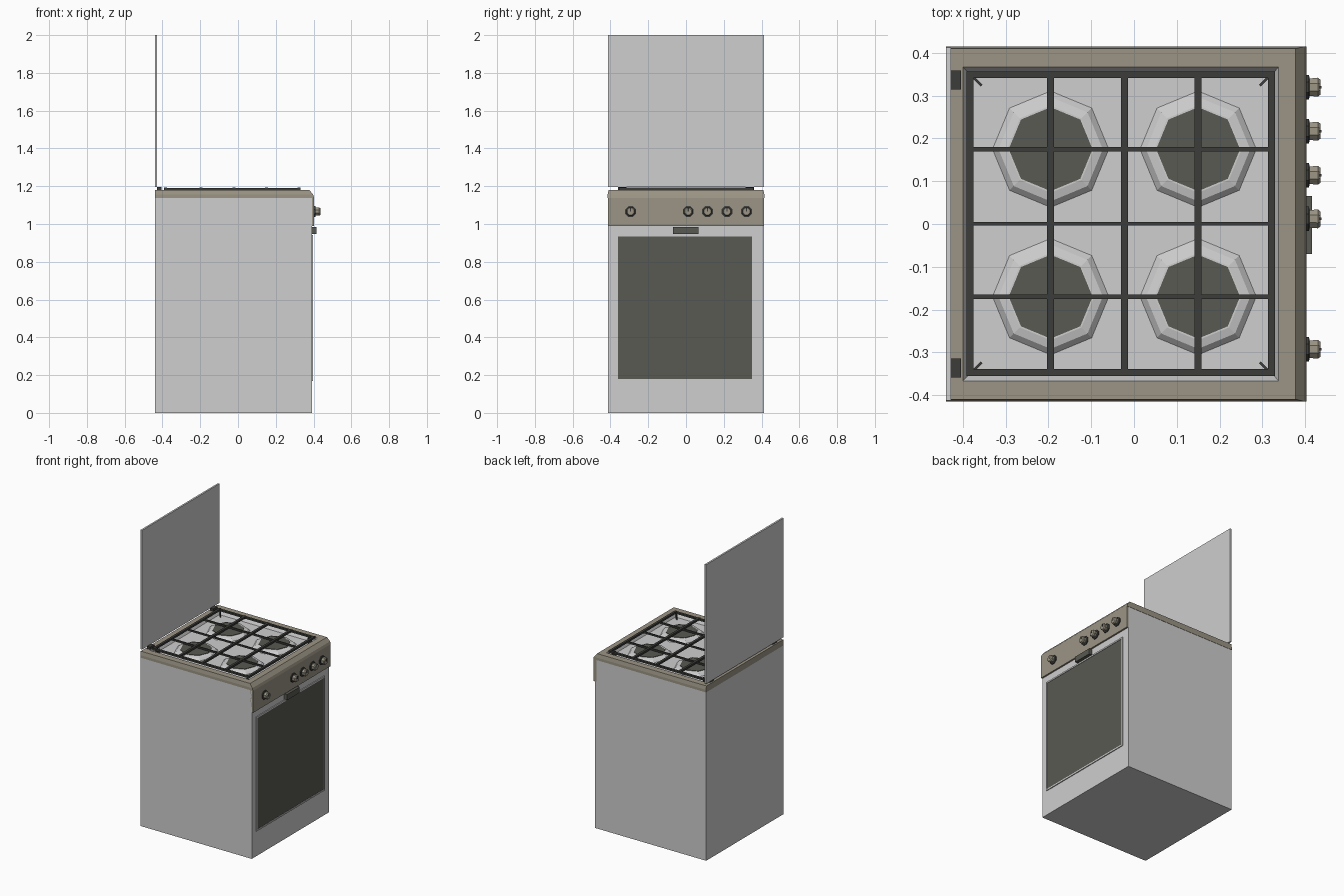
import bpy, bmesh, math
from mathutils import Matrix

if "Cube" in bpy.data.objects:
    bpy.data.objects.remove(bpy.data.objects["Cube"])


def material(name, r, g, b):
    m = bpy.data.materials.new(name)
    m.diffuse_color = (r, g, b, 1)
    m.use_nodes = True
    m.node_tree.nodes["Principled BSDF"].inputs["Base Color"].default_value = m.diffuse_color
    return m


WHITE = material("enamel light grey", 0.62, 0.62, 0.62)
TAN = material("warm grey metal", 0.33, 0.30, 0.235)
DARK = material("dark glass", 0.10, 0.10, 0.085)
IRON = material("cast iron", 0.045, 0.047, 0.042)


def finish(name, bm, mats):
    bmesh.ops.recalc_face_normals(bm, faces=bm.faces)
    me = bpy.data.meshes.new(name)
    bm.to_mesh(me)
    bm.free()
    for m in mats:
        me.materials.append(m)
    ob = bpy.data.objects.new(name, me)
    bpy.context.collection.objects.link(ob)
    return ob


def box(name, x, y, z, mat):
    """Box from (min, max) ranges."""
    bm = bmesh.new()
    bmesh.ops.create_cube(bm, size=1)
    for v in bm.verts:
        v.co = [r[0] if c < 0 else r[1] for c, r in zip(v.co, (x, y, z))]
    return finish(name, bm, [mat])


def loft(name, loops, mats, mat_of, cap_ends=(True, True)):
    """Skin a list of point loops; mat_of(i) gives the material of band i."""
    bm = bmesh.new()
    rings = [[bm.verts.new(p) for p in loop] for loop in loops]
    n = len(rings[0])
    for i in range(len(rings) - 1):
        for k in range(n):
            j = (k + 1) % n
            f = bm.faces.new((rings[i][k], rings[i][j], rings[i + 1][j], rings[i + 1][k]))
            f.material_index = mat_of(i)
    if cap_ends[0]:
        bm.faces.new(rings[0]).material_index = mat_of(0)
    if cap_ends[1]:
        bm.faces.new(rings[-1]).material_index = mat_of(len(rings) - 1)
    return finish(name, bm, mats)


def rect(x0, x1, hy, z):
    return [(x0, -hy, z), (x1, -hy, z), (x1, hy, z), (x0, hy, z)]


def ring(cx, cy, r, z, n=8):
    return [(cx + r * math.cos(2 * math.pi * k / n),
             cy + r * math.sin(2 * math.pi * k / n), z) for k in range(n)]


# Cabinet and raised lid
box("cabinet", (-0.44, 0.392), (-0.413, 0.413), (0, 1.14), WHITE)
box("lid", (-0.44, -0.428), (-0.413, 0.413), (1.195, 2.0), WHITE)

# Hob: metal rim with a sunken enamel tray
loft("hob_top", [rect(-0.44, 0.403, 0.415, 1.138), rect(-0.44, 0.398, 0.415, 1.155),
                 rect(-0.44, 0.378, 0.41, 1.18), rect(-0.40, 0.338, 0.367, 1.18),
                 rect(-0.385, 0.325, 0.352, 1.15)],
     [TAN, WHITE], lambda i: 1 if i >= 3 else 0)

# Control panel
box("control_panel", (0.38, 0.403), (-0.413, 0.413), (0.99, 1.138), TAN)

# Burners: stepped octagonal cones with dark caps
XS, YS = (-0.195, 0.15), (-0.17, 0.175)
for cx in XS:
    for cy in YS:
        loft("burner", [ring(cx, cy, 0.136, 1.15), ring(cx, cy, 0.122, 1.163),
                        ring(cx, cy, 0.102, 1.168), ring(cx, cy, 0.098, 1.168),
                        ring(cx, cy, 0.098, 1.171)],
             [WHITE, DARK], lambda i: 1 if i >= 3 else 0)

# Pan support grid
GX, GY = (-0.392, 0.33), (-0.355, 0.357)
for x in (GX[0] + 0.008, -0.195, -0.022, 0.15, GX[1] - 0.008):
    box("grate_bar_deep", (x - 0.008, x + 0.008), GY, (1.18, 1.193), IRON)
for y, w in ((GY[0] + 0.008, 0.008), (-0.17, 0.005), (0.001, 0.004), (0.175, 0.005), (GY[1] - 0.008, 0.008)):
    box("grate_bar_wide", GX, (y - w, y + w), (1.18, 1.191), IRON)

# Small diagonal feet under the grid corners
for sx in (-1, 1):
    for sy in (-1, 1):
        foot = box("grate_foot", (-0.013, 0.013), (-0.003, 0.003), (1.15, 1.185), IRON)
        foot.location = (-0.031 + sx * 0.335, sy * 0.333, 0)
        foot.rotation_euler.z = sx * sy * math.pi / 4

# Lid hinges
for s in (-1, 1):
    box("hinge", (-0.43, -0.405), (s * 0.337 - 0.022, s * 0.337 + 0.022), (1.178, 1.197), IRON)

# Knobs: flanged octagonal dials with a pointer ridge
for y in (-0.293, 0.012, 0.114, 0.217, 0.32):
    profile = ((0.031, 0.402), (0.031, 0.409), (0.022, 0.411), (0.024, 0.430), (0.019, 0.436))
    loops = [[(d, y + r * math.cos((k + 0.5) * math.pi / 4),
               1.066 + r * math.sin((k + 0.5) * math.pi / 4)) for k in range(8)]
             for r, d in profile]
    loft("knob", loops, [IRON, TAN], lambda i: 0 if i < 2 else 1)
    box("knob_pointer", (0.43, 0.438), (y - 0.003, y + 0.003), (1.066, 1.085), IRON)

# Oven window, its thin trim and the door handle
WY, WZ = (-0.365, 0.355), (0.175, 0.938)
box("oven_window", (0.388, 0.395), WY, WZ, DARK)
for y in WY:
    box("window_trim_side", (0.388, 0.398), (y - 0.005, y + 0.005), (WZ[0] - 0.005, WZ[1] + 0.005), WHITE)
for z in WZ:
    box("window_trim_level", (0.388, 0.398), WY, (z - 0.005, z + 0.005), WHITE)
box("door_handle", (0.39, 0.416), (-0.07, 0.065), (0.947, 0.985), DARK)
